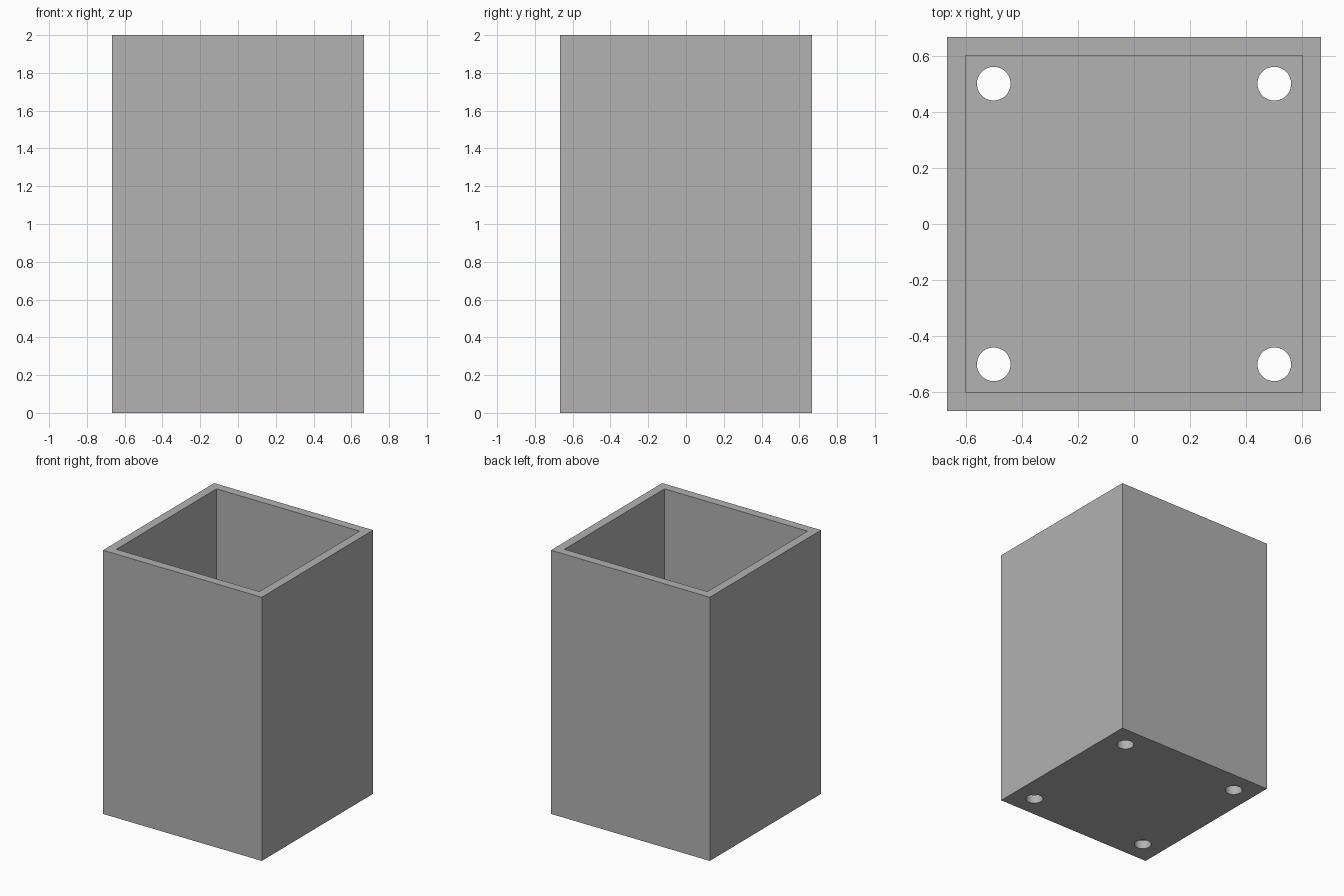
import bpy

if "Cube" in bpy.data.objects:
    bpy.data.objects.remove(bpy.data.objects["Cube"], do_unlink=True)

HEIGHT = 2.0
WIDTH = HEIGHT * 2 / 3
WALL = HEIGHT / 30
HOLE_RADIUS = 0.06
HOLE_OFFSET = 0.5

# Plain grey material
grey = bpy.data.materials.new("grey")
grey.use_nodes = True
colour = (0.445, 0.445, 0.445, 1)
grey.diffuse_color = colour
grey.node_tree.nodes["Principled BSDF"].inputs["Base Color"].default_value = colour


def box(name, width, bottom, top):
    """Square box standing between two heights."""
    bpy.ops.mesh.primitive_cube_add(size=1, location=(0, 0, (bottom + top) / 2))
    obj = bpy.context.object
    obj.name = name
    obj.scale = (width, width, top - bottom)
    bpy.ops.object.transform_apply(location=True, rotation=True, scale=True)
    obj.data.materials.append(grey)
    return obj


def cut(target, cutter):
    """Subtract the cutter from the target, then discard it."""
    cutter.hide_render = True
    mod = target.modifiers.new("cut", 'BOOLEAN')
    mod.operation = 'DIFFERENCE'
    mod.solver = 'EXACT'
    mod.object = cutter
    bpy.context.view_layer.objects.active = target
    bpy.ops.object.modifier_apply(modifier=mod.name)
    bpy.data.objects.remove(cutter, do_unlink=True)


# Open-topped square container
container = box("container", WIDTH, 0, HEIGHT)
cut(container, box("cavity_cutter", WIDTH - 2 * WALL, WALL, HEIGHT + WALL))

# Drain holes through the floor, one near each corner
for sx in (-1, 1):
    for sy in (-1, 1):
        bpy.ops.mesh.primitive_cylinder_add(
            vertices=48, radius=HOLE_RADIUS, depth=4 * WALL,
            location=(sx * HOLE_OFFSET, sy * HOLE_OFFSET, 0))
        drill = bpy.context.object
        drill.name = "hole_cutter"
        drill.data.materials.append(grey)
        cut(container, drill)

# Smooth hole walls, crisp box edges
bpy.ops.object.select_all(action='DESELECT')
container.select_set(True)
bpy.context.view_layer.objects.active = container
bpy.ops.object.shade_smooth_by_angle()
